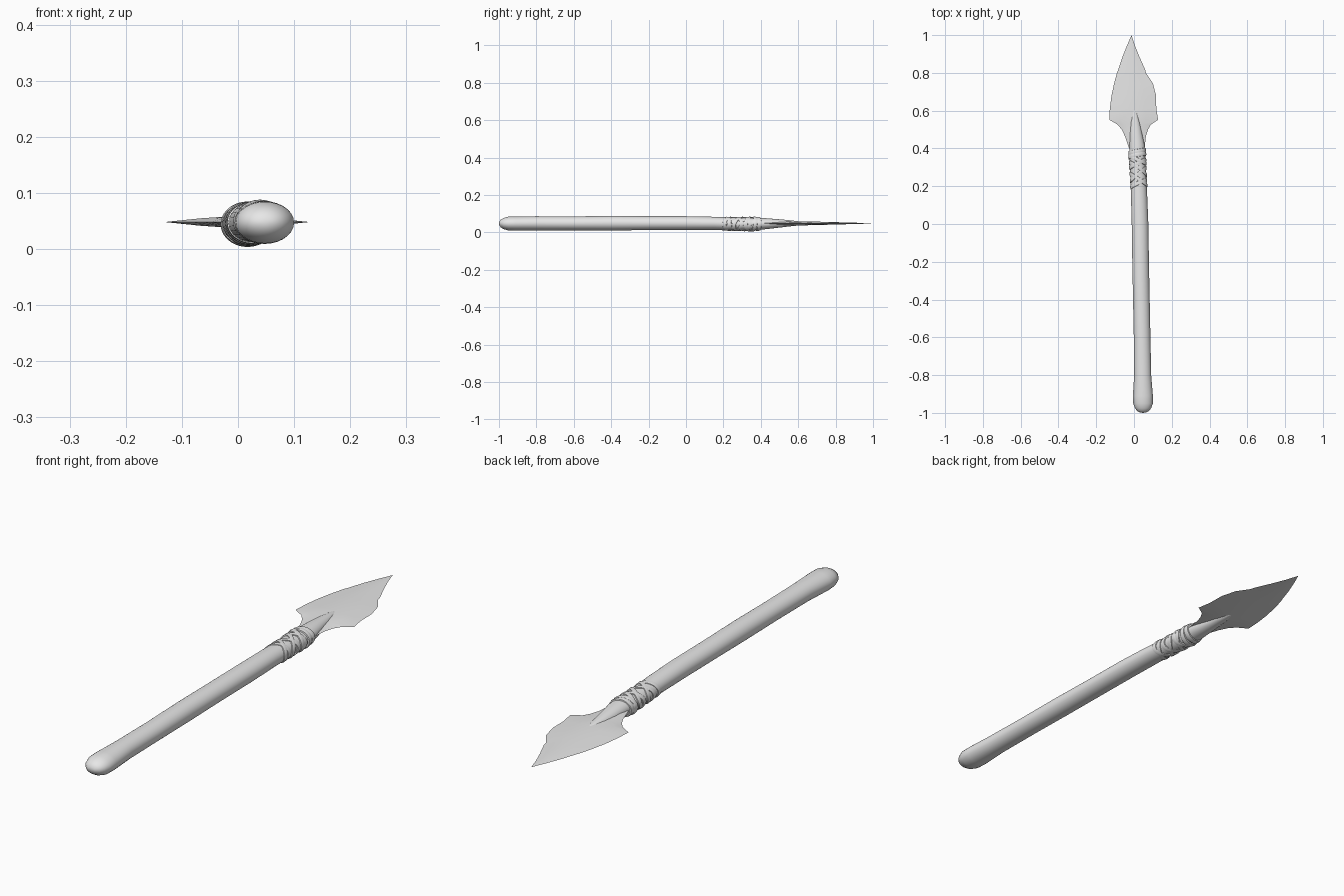
import bpy, bmesh, math

grey = bpy.data.materials.new("plain grey")
grey.diffuse_color = (0.8, 0.8, 0.8, 1)


def finish(name, bm, angle):
    bmesh.ops.recalc_face_normals(bm, faces=bm.faces)
    mesh = bpy.data.meshes.new(name)
    bm.to_mesh(mesh)
    bm.free()
    mesh.materials.append(grey)
    obj = bpy.data.objects.new(name, mesh)
    bpy.context.collection.objects.link(obj)
    bpy.ops.object.select_all(action='DESELECT')
    obj.select_set(True)
    bpy.context.view_layer.objects.active = obj
    bpy.ops.object.shade_smooth_by_angle(angle=math.radians(angle))
    return obj


def bridge(bm, a, b):
    for i in range(len(a)):
        j = (i + 1) % len(a)
        bm.faces.new((a[i], a[j], b[j], b[i]))


# Shaft sections: y, centre x, half width, centre z, half height
SHAFT = [
    (-0.998, 0.048, 0.016, 0.047, 0.010),
    (-0.990, 0.048, 0.031, 0.047, 0.021),
    (-0.975, 0.048, 0.043, 0.047, 0.030),
    (-0.950, 0.048, 0.052, 0.047, 0.037),
    (-0.910, 0.047, 0.053, 0.047, 0.038),
    (-0.800, 0.046, 0.045, 0.048, 0.038),
    (-0.600, 0.043, 0.044, 0.048, 0.037),
    (-0.400, 0.039, 0.044, 0.049, 0.039),
    (-0.200, 0.035, 0.044, 0.049, 0.037),
    (0.000, 0.032, 0.044, 0.049, 0.037),
    (0.150, 0.027, 0.043, 0.048, 0.035),
    (0.250, 0.023, 0.042, 0.045, 0.034),
    (0.350, 0.018, 0.042, 0.044, 0.034),
    (0.420, 0.016, 0.040, 0.046, 0.030),
    (0.480, 0.010, 0.033, 0.047, 0.024),
    (0.540, 0.006, 0.025, 0.048, 0.018),
    (0.595, 0.003, 0.014, 0.048, 0.012),
    (0.614, 0.003, 0.007, 0.048, 0.009),
]


def section(y):
    for a, b in zip(SHAFT, SHAFT[1:]):
        if a[0] <= y <= b[0]:
            f = (y - a[0]) / (b[0] - a[0])
            return [p + (q - p) * f for p, q in zip(a, b)][1:]
    return SHAFT[-1][1:]


def on_shaft(y, t, lift=0.0):
    cx, rx, cz, rz = section(y)
    return (cx + (rx + lift) * math.cos(t), y, cz + (rz + lift) * math.sin(t))


# Wooden shaft with rounded butt and pointed front end
N = 28
bm = bmesh.new()
rings = [[bm.verts.new(on_shaft(s[0], 2 * math.pi * i / N)) for i in range(N)]
         for s in SHAFT]
for a, b in zip(rings, rings[1:]):
    bridge(bm, a, b)
for ring, co in ((rings[0], (0.048, -1.0, 0.047)), (rings[-1], (0.003, 0.62, 0.048))):
    tip = bm.verts.new(co)
    for i in range(N):
        bm.faces.new((ring[i], ring[(i + 1) % N], tip))
finish("shaft", bm, 60)

# Leaf-shaped blade: y, left x, right x
BLADE = [
    (0.40, -0.026, 0.056), (0.465, -0.048, 0.063), (0.500, -0.065, 0.074),
    (0.527, -0.088, 0.090), (0.552, -0.131, 0.128), (0.610, -0.128, 0.118),
    (0.680, -0.119, 0.117), (0.745, -0.105, 0.100), (0.798, -0.091, 0.064),
    (0.815, -0.084, 0.060), (0.885, -0.061, 0.029), (0.945, -0.037, 0.005),
]
bm = bmesh.new()
Z = 0.048
rows = []
for y, left, right in BLADE:
    h = 0.011 * min(1, (1.03 - y) / 0.4)
    mid = -0.003 - 0.010 * max(0, (y - 0.6) / 0.4)
    ql, qr = (left + mid) / 2, (right + mid) / 2
    rows.append([bm.verts.new(c) for c in (
        (left, y, Z), (ql, y, Z + h * 0.6), (mid, y, Z + h), (qr, y, Z + h * 0.6),
        (right, y, Z), (qr, y, Z - h * 0.6), (mid, y, Z - h), (ql, y, Z - h * 0.6))])
for a, b in zip(rows, rows[1:]):
    bridge(bm, a, b)
bm.faces.new(rows[0])
point = bm.verts.new((-0.013, 1.0, Z))
for i in range(8):
    bm.faces.new((rows[-1][i], rows[-1][(i + 1) % 8], point))
finish("blade", bm, 35)

# Criss-crossed binding strips: centre y, slant, direction of slant, lift
STRIPS = [
    (0.385, 0.008, 0.0, 0.006), (0.362, 0.010, 0.5, 0.007),
    (0.340, 0.020, 3.1, 0.006), (0.318, 0.022, 0.2, 0.005),
    (0.290, 0.035, 2.8, 0.005), (0.262, 0.035, 0.1, 0.004),
    (0.235, 0.030, 3.0, 0.004), (0.212, 0.020, 0.3, 0.003),
]
M = 40
for k, (yc, slant, phase, lift) in enumerate(STRIPS):
    bm = bmesh.new()
    loops = []
    for i in range(M):
        t = 2 * math.pi * i / M
        y = yc + slant * math.cos(t - phase)
        loops.append([bm.verts.new(on_shaft(y + dy, t, up)) for dy, up in (
            (-0.012, -0.004), (-0.010, lift * 0.7), (0, lift),
            (0.010, lift * 0.7), (0.012, -0.004))])
    for i in range(M):
        bridge(bm, loops[i], loops[(i + 1) % M])
    finish("binding_strip_%d" % (k + 1), bm, 40)
